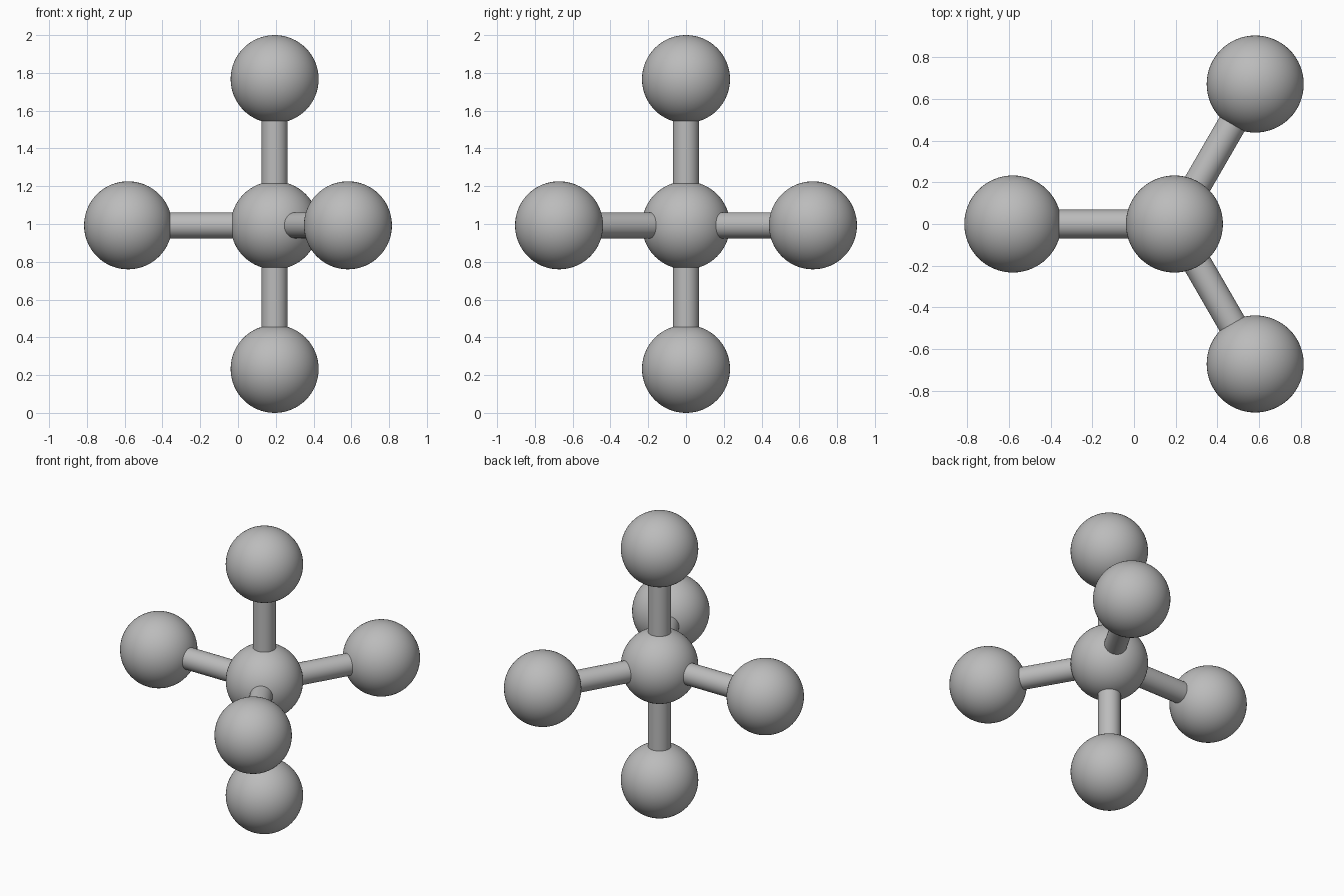
import bpy
from math import radians, cos, sin
from mathutils import Vector

cube = bpy.data.objects.get("Cube")
if cube:
    bpy.data.objects.remove(cube, do_unlink=True)

BALL_RADIUS = 0.233
ROD_RADIUS = 0.069
ARM = 0.776
HUB = Vector((ARM / 4, 0, 0.993))

grey = bpy.data.materials.new("plain grey")
grey.use_nodes = True
colour = (0.5, 0.5, 0.5, 1)
grey.diffuse_color = colour
grey.node_tree.nodes["Principled BSDF"].inputs["Base Color"].default_value = colour


def finish(name):
    obj = bpy.context.object
    obj.name = name
    obj.data.materials.append(grey)
    bpy.ops.object.shade_smooth_by_angle(angle=radians(40))


def ball(name, centre):
    bpy.ops.mesh.primitive_uv_sphere_add(
        segments=64, ring_count=32, radius=BALL_RADIUS, location=centre)
    finish(name)


def rod(name, start, end):
    axis = end - start
    bpy.ops.mesh.primitive_cylinder_add(
        vertices=48, radius=ROD_RADIUS, depth=axis.length,
        location=(start + end) / 2,
        rotation=axis.to_track_quat('Z', 'Y').to_euler())
    finish(name)


# Outer ball centres: two on the vertical axis, three spread evenly around it
ends = {
    "top": Vector((HUB.x, 0, 2 - BALL_RADIUS)),
    "bottom": Vector((HUB.x, 0, BALL_RADIUS)),
}
for label, angle in (("right", 180), ("front_left", -60), ("back_left", 60)):
    a = radians(angle)
    ends[label] = HUB + ARM * Vector((cos(a), sin(a), 0))

# Central ball, then one rod and ball per arm
ball("centre_ball", HUB)
for label, centre in ends.items():
    rod(label + "_rod", HUB, centre)
    ball(label + "_ball", centre)
